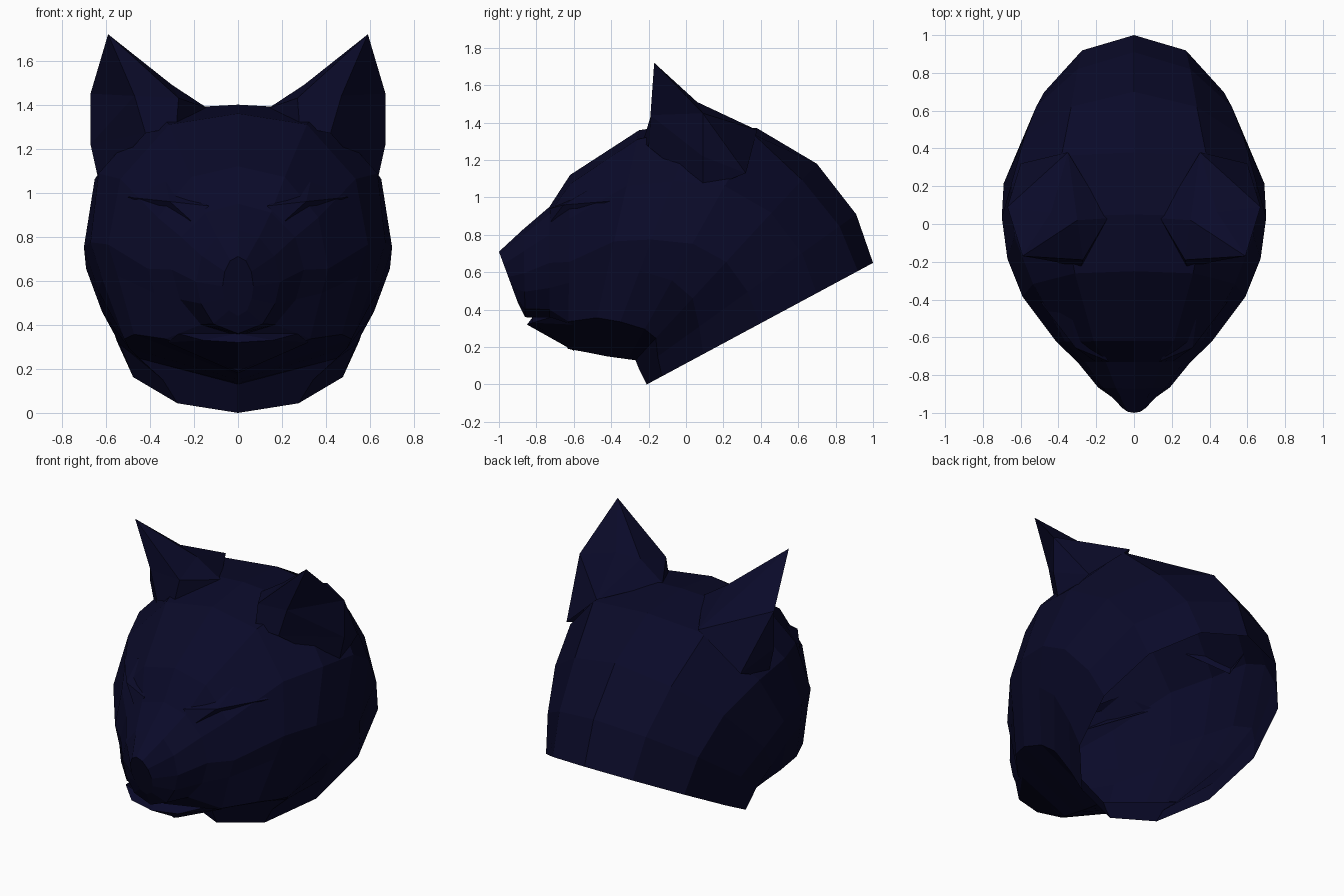
import bpy
import bmesh
from math import sin, cos, pi
from mathutils import Vector
from mathutils.bvhtree import BVHTree

cube = bpy.data.objects.get("Cube")
if cube:
    bpy.data.objects.remove(cube, do_unlink=True)

navy = bpy.data.materials.new("dark_navy")
navy.use_nodes = True
colour = (0.003, 0.003, 0.022, 1)
navy.diffuse_color = colour
navy.node_tree.nodes["Principled BSDF"].inputs["Base Color"].default_value = colour


def finish_half(name, bm):
    """Turn a half mesh into an object and mirror it across x = 0."""
    mesh = bpy.data.meshes.new(name)
    bm.to_mesh(mesh)
    bm.free()
    mesh.materials.append(navy)
    obj = bpy.data.objects.new(name, mesh)
    bpy.context.collection.objects.link(obj)
    mirror = obj.modifiers.new("mirror", 'MIRROR')
    mirror.use_axis[0] = True
    mirror.use_clip = True
    mirror.merge_threshold = 0.001


def patch(points, faces):
    """Build a mesh from named points and faces given as lists of names."""
    bm = bmesh.new()
    verts = {name: bm.verts.new(co) for name, co in points.items()}
    for names in faces:
        bm.faces.new([verts[name] for name in names.split()])
    bmesh.ops.recalc_face_normals(bm, faces=bm.faces[:])
    return bm


# Head shell: tilted rings fan from the open neck to the nose
# (top y, top z, bottom y, bottom z, half width, crown squareness, jowl)
rings = [
    (1.0, 0.65, -0.21, 0.0, 0.55, 0, 0),         # neck rim
    (0.91, 0.91, -0.25, 0.08, 0.61, -0.2, 0.2),
    (0.70, 1.18, -0.27, 0.13, 0.69, -0.3, 0.5),
    (0.38, 1.37, -0.31, 0.135, 0.70, 0.8, 0.7),  # crown
    (0.05, 1.40, -0.42, 0.15, 0.67, 1, 0.9),
    (-0.25, 1.36, -0.52, 0.17, 0.59, 0.5, 1),    # forehead
    (-0.62, 1.12, -0.63, 0.19, 0.41, 0.3, 1),    # brow
    (-0.73, 0.95, -0.73, 0.35, 0.30, 0, 0.2),    # muzzle
    (-0.87, 0.83, -0.86, 0.36, 0.19, 0, 0.3),
    (-1.0, 0.71, -0.90, 0.44, 0.07, 0, 0.3),     # nose
]
SEGMENTS = 6

head = bmesh.new()
loops = []
for top_y, top_z, low_y, low_z, width, crown, jowl in rings:
    top = Vector((0, top_y, top_z))
    low = Vector((0, low_y, low_z))
    loop = []
    for k in range(SEGMENTS + 1):
        angle = pi * k / SEGMENTS
        drop = (1 - cos(angle)) / 2
        reach = sin(angle) if 0 < k < SEGMENTS else 0
        if k == 1:
            drop -= 0.05 * crown
            reach += 0.06 * crown
        elif k == 2:
            reach += 0.08 * crown
        elif k == 4:
            drop -= 0.13 * jowl
            reach += 0.06 * jowl
        elif k == 5:
            drop -= 0.09 * jowl
            reach += 0.3 * jowl
        loop.append(head.verts.new(top.lerp(low, drop) + Vector((width * reach, 0, 0))))
    loops.append(loop)

for back, front in zip(loops, loops[1:]):
    for k in range(SEGMENTS):
        head.faces.new((back[k], back[k + 1], front[k + 1], front[k]))
head.faces.new(loops[-1])
bmesh.ops.recalc_face_normals(head, faces=head.faces[:])
head.normal_update()
if head.faces[0].normal.y < 0:
    bmesh.ops.reverse_faces(head, faces=head.faces[:])
surface = BVHTree.FromBMesh(head)
finish_half("head", head)

# Lower jaw: a shallow wedge with a lip shelf under the muzzle
finish_half("lower_jaw", patch(
    dict(
        chin_back=(0, -0.60, 0.18),
        side_back=(0.32, -0.60, 0.32),
        chin_front=(0, -0.85, 0.32),
        side_front=(0.16, -0.82, 0.33),
        lip_side=(0.27, -0.72, 0.36),
        lip=(0, -0.82, 0.36),
    ),
    (
        "chin_back side_back side_front chin_front",
        "side_back lip_side side_front",
        "side_front lip_side lip",
        "chin_front side_front lip",
    ),
))

# Eyes: a slanted lid edge stands out over a small shaded facet
eye = bmesh.new()
outline = [(0.13, 0.94, 0.015), (0.21, 0.87, 0.004), (0.5, 0.98, 0.015),
           (0.33, 1.05, 0.004), (0.31, 0.96, 0.04)]
corners = []
for x, z, push in outline:
    hit = surface.ray_cast(Vector((x, -2, z)), Vector((0, 1, 0)))[0]
    corners.append(eye.verts.new(hit + Vector((0, -push, 0))))
lid = corners.pop()
for k, corner in enumerate(corners):
    eye.faces.new((corner, corners[(k + 1) % len(corners)], lid))
finish_half("eyes", eye)

# Ears: pointed, with an upright front wall and a back sloping into the crown
finish_half("ears", patch(
    dict(
        tip=(0.59, -0.17, 1.72),
        inner_mid=(0.30, 0.02, 1.49),
        inner_base=(0.14, 0.03, 1.385),
        front_base=(0.28, -0.23, 1.30),
        front_corner=(0.42, -0.20, 1.27),
        front_inner=(0.27, -0.19, 1.43),
        front_outer=(0.47, -0.19, 1.44),
        outer_mid=(0.67, 0.09, 1.45),
        outer_base=(0.67, 0.09, 1.22),
        cheek=(0.63, 0.09, 1.04),
        back_mid=(0.44, 0.06, 1.51),
        back_base=(0.35, 0.38, 1.36),
        back_side=(0.60, 0.32, 1.13),
    ),
    (
        "tip inner_mid front_inner", "tip front_inner front_outer",
        "tip front_outer outer_mid",
        "front_inner front_base front_corner front_outer",
        "front_outer front_corner outer_base", "front_outer outer_base outer_mid",
        "front_corner cheek outer_base",
        "inner_mid inner_base front_inner", "inner_base front_base front_inner",
        "tip back_mid inner_mid", "tip outer_mid back_mid",
        "inner_mid back_mid back_base", "inner_mid back_base inner_base",
        "outer_mid back_side back_base", "outer_mid back_base back_mid",
        "outer_mid outer_base back_side", "outer_base cheek back_side",
    ),
))
